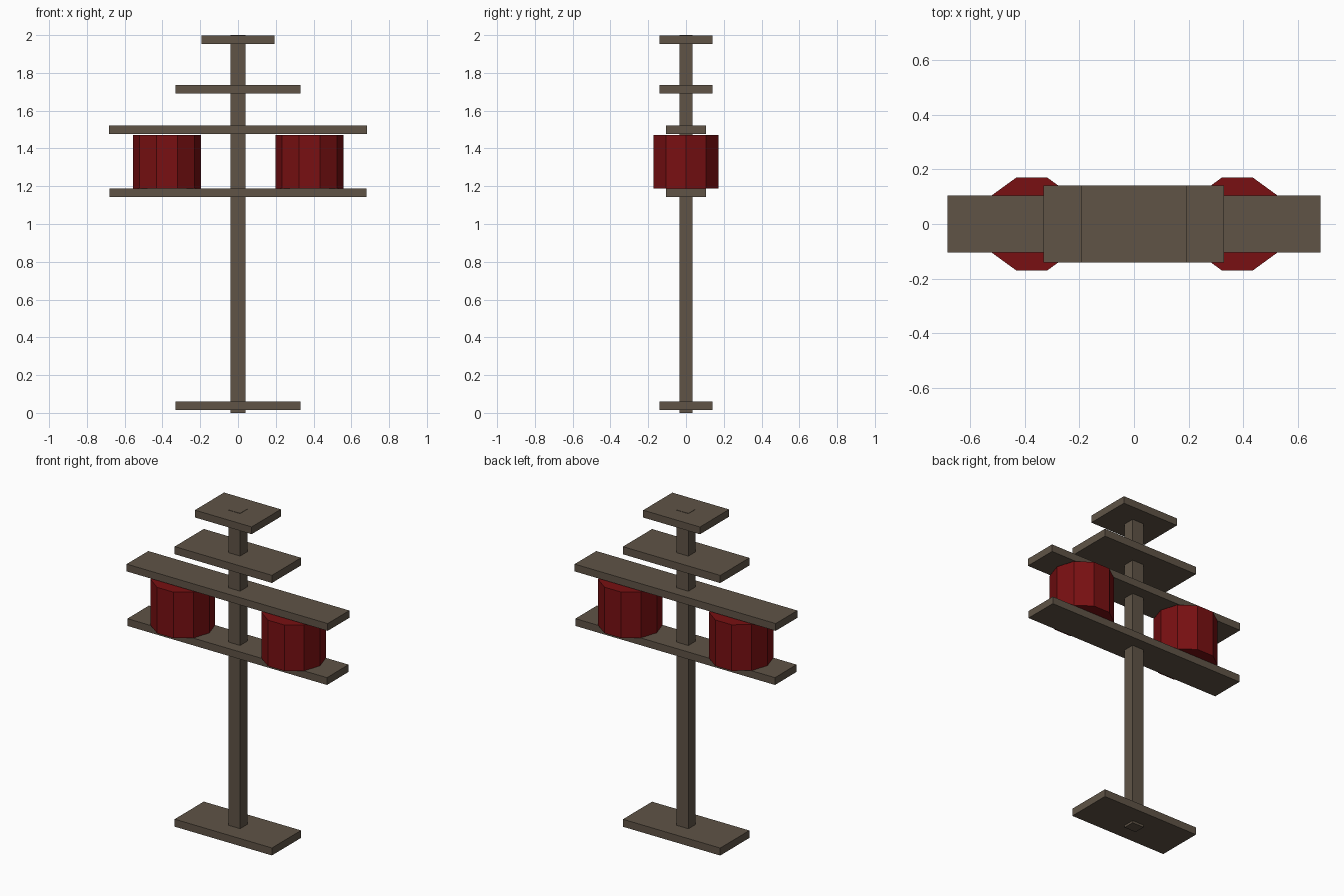
import bpy, math

if "Cube" in bpy.data.objects:
    bpy.data.objects.remove(bpy.data.objects["Cube"])

def material(name, color):
    m = bpy.data.materials.new(name)
    m.diffuse_color = color
    m.use_nodes = True
    m.node_tree.nodes["Principled BSDF"].inputs["Base Color"].default_value = m.diffuse_color
    return m

wood = material("brown_wood", (0.115, 0.088, 0.062, 1))
red = material("dark_red", (0.19, 0.005, 0.006, 1))

def box(name, width, depth, z0, z1, x=0.0):
    bpy.ops.mesh.primitive_cube_add(size=1, location=(x, 0, (z0 + z1) / 2))
    ob = bpy.context.object
    ob.name = name
    ob.scale = (width, depth, z1 - z0)
    bpy.ops.object.transform_apply(location=False, rotation=False, scale=True)
    ob.data.materials.append(wood)

# central post, poking just past the top board and the base
box("post", 0.08, 0.07, 0.0, 2.0, -0.001)

# flat boards threaded on the post
box("base_board", 0.662, 0.283, 0.014, 0.06, -0.001)
box("lower_plank", 1.358, 0.21, 1.142, 1.187)
box("upper_plank", 1.368, 0.21, 1.476, 1.521)
box("middle_board", 0.662, 0.283, 1.69, 1.737, -0.001)
box("top_board", 0.386, 0.283, 1.953, 1.998, -0.001)

# ten-sided drums held between the two planks
for name, x in (("left_drum", -0.375), ("right_drum", 0.379)):
    bpy.ops.mesh.primitive_cylinder_add(vertices=10, radius=0.18, depth=0.283,
                                        location=(x, 0, 1.3295))
    ob = bpy.context.object
    ob.name = name
    # turn so that flat sides face front and back
    ob.rotation_euler.z = math.radians(90)
    ob.data.materials.append(red)
